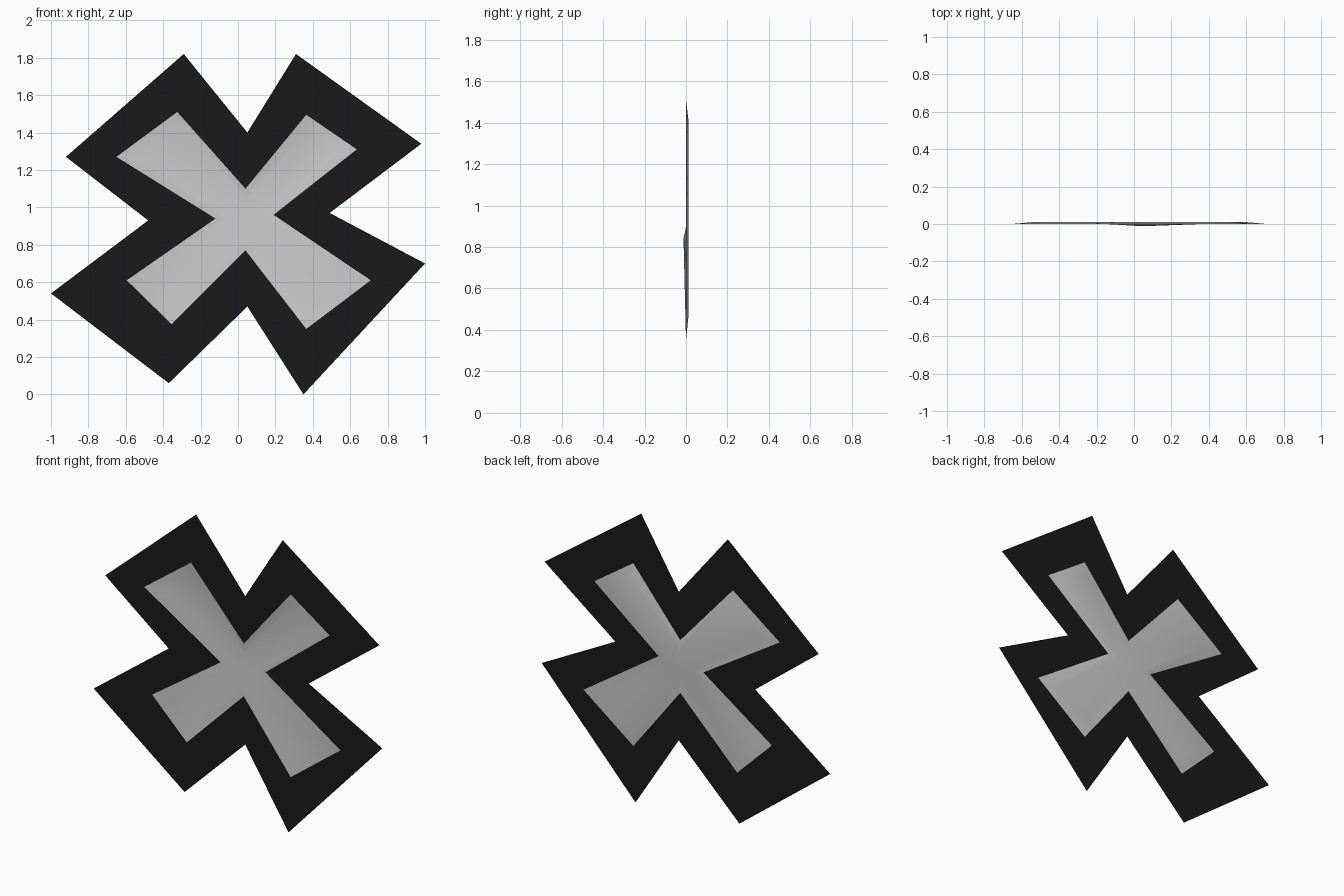
import bpy

if "Cube" in bpy.data.objects:
    bpy.data.objects.remove(bpy.data.objects["Cube"])

# Profiles as (x, z), clockwise from the upper left arm; notches at 1, 4, 7, 10
OUTER = [(-.29, 1.82), (.05, 1.40), (.31, 1.82), (.98, 1.34), (.49, .97), (1, .70),
         (.35, 0), (.05, .47), (-.37, .06), (-1, .54), (-.48, .93), (-.92, 1.27)]
INNER = [(-.325, 1.51), (.04, 1.10), (.365, 1.495), (.635, 1.31), (.19, .96), (.71, .61),
         (.365, .35), (.04, .77), (-.355, .375), (-.595, .61), (-.12, .94), (-.65, 1.27)]
INSET = [(-.34, 1.41), (.04, 1.03), (.36, 1.40), (.53, 1.30), (.13, .955), (.58, .60),
         (.36, .47), (.045, .84), (-.35, .48), (-.49, .61), (-.05, .94), (-.52, 1.26)]
N = 12


def at_depth(profile, y):
    return [(x, y, z) for x, z in profile]


def ring_faces():
    return [(i, N + i, N + (i + 1) % N, (i + 1) % N) for i in range(N)]


def make_object(name, verts, faces, smooth=False):
    mesh = bpy.data.meshes.new(name)
    mesh.from_pydata(verts, [], faces)
    mesh.update()
    for p in mesh.polygons:
        p.use_smooth = smooth
    obj = bpy.data.objects.new(name, mesh)
    bpy.context.collection.objects.link(obj)
    return obj


# Flat black border around the cross
border = make_object("border", at_depth(OUTER, 0) + at_depth(INNER, 0), ring_faces())
black = bpy.data.materials.new("black")
black.diffuse_color = (.01, .01, .01, 1)
black.use_nodes = True
black.node_tree.nodes["Principled BSDF"].inputs["Base Color"].default_value = black.diffuse_color
border.data.materials.append(black)

# Thin grey cross, dished backwards, with the lower notch pulled forward
inset = at_depth(INSET, .012)
inset[7] = (INSET[7][0], -.012, INSET[7][1])
faces = ring_faces()
for k in (1, 4, 7, 10):
    faces.append(tuple(N + (k + j) % N for j in (3, 2, 1, 0)))
faces.append(tuple(N + k for k in (10, 7, 4, 1)))
faces = [tuple(reversed(f)) if i >= N else f for i, f in enumerate(faces)]
faces = [f if i < N else tuple(reversed(f)) for i, f in enumerate(faces)]
make_object("cross", at_depth(INNER, 0) + inset, faces, smooth=True)
